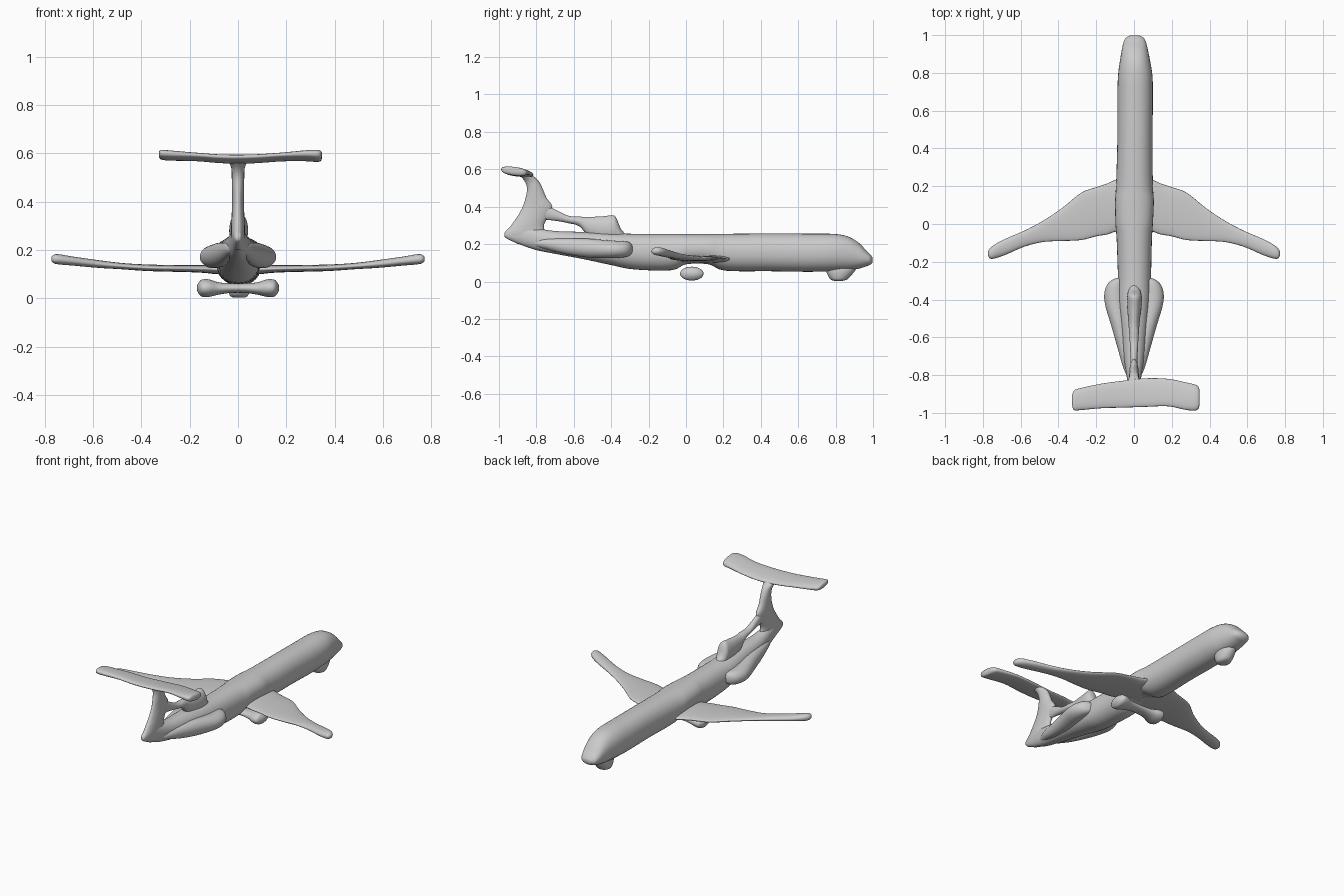
import bpy, bmesh, math

AXES = {'x': (0, 1, 2), 'y': (1, 0, 2), 'z': (2, 0, 1)}


def catmull(p0, p1, p2, p3, t):
    return [0.5 * (2 * b + (c - a) * t + (2 * a - 5 * b + 4 * c - d) * t * t
                   + (3 * b - a - 3 * c + d) * t ** 3)
            for a, b, c, d in zip(p0, p1, p2, p3)]


def loft(name, axis, stations, power=2.0, shear=0.0, sides=32, steps=4):
    """Smooth skin over stations (position, low a, high a, low b, high b)."""
    s = [stations[0]] + stations + [stations[-1]]
    rows = [catmull(*s[i:i + 4], j / steps)
            for i in range(len(stations) - 1) for j in range(steps)]
    rows.append(stations[-1])
    main, ia, ib = AXES[axis]
    bm = bmesh.new()
    rings = []
    for pos, a0, a1, b0, b1 in rows:
        ring = []
        for k in range(sides):
            t = 2 * math.pi * k / sides
            c, d = math.cos(t), math.sin(t)
            da = math.copysign(abs(c) ** (2 / power), c) * (a1 - a0) / 2
            db = math.copysign(abs(d) ** (2 / power), d) * (b1 - b0) / 2
            co = [0, 0, 0]
            co[main], co[ia], co[ib] = pos, (a0 + a1) / 2 + da, (b0 + b1) / 2 + db + shear * da
            ring.append(bm.verts.new(co))
        rings.append(ring)
    for r, q in zip(rings, rings[1:]):
        for k in range(sides):
            n = (k + 1) % sides
            bm.faces.new((r[k], r[n], q[n], q[k]))
    bm.faces.new(rings[0])
    bm.faces.new(rings[-1])
    bmesh.ops.recalc_face_normals(bm, faces=bm.faces)
    mesh = bpy.data.meshes.new(name)
    bm.to_mesh(mesh)
    bm.free()
    mesh.shade_smooth()
    obj = bpy.data.objects.new(name, mesh)
    bpy.context.collection.objects.link(obj)
    return obj


def mirrored(stations, side):
    """Flip stations of an x loft to the other side."""
    return [(side * s[0], *s[1:]) for s in stations]


# Fuselage, with the shallow wheel bay under the wing
loft('fuselage', 'y', [
    (-0.97, -0.01, 0.01, 0.24, 0.26), (-0.95, -0.018, 0.018, 0.225, 0.28),
    (-0.88, -0.028, 0.028, 0.195, 0.30), (-0.80, -0.04, 0.04, 0.168, 0.285),
    (-0.70, -0.055, 0.055, 0.148, 0.27), (-0.55, -0.07, 0.07, 0.12, 0.265),
    (-0.40, -0.085, 0.085, 0.088, 0.26), (-0.28, -0.085, 0.09, 0.065, 0.255),
    (-0.08, -0.092, 0.095, 0.06, 0.255), (0.0, -0.098, 0.1, 0.092, 0.255),
    (0.12, -0.1, 0.105, 0.092, 0.255), (0.21, -0.095, 0.1, 0.058, 0.255),
    (0.45, -0.088, 0.098, 0.055, 0.257), (0.65, -0.088, 0.1, 0.052, 0.256),
    (0.78, -0.085, 0.098, 0.055, 0.255), (0.86, -0.075, 0.086, 0.06, 0.243),
    (0.92, -0.065, 0.074, 0.068, 0.21), (0.96, -0.056, 0.064, 0.08, 0.17),
    (0.985, -0.044, 0.052, 0.09, 0.145), (0.998, -0.02, 0.028, 0.102, 0.128)], power=2.2)

# Swept wings with slight dihedral
wing = [(0.0, -0.05, 0.24, 0.095, 0.14), (0.09, -0.04, 0.235, 0.10, 0.14),
        (0.14, -0.055, 0.215, 0.105, 0.138), (0.2, -0.065, 0.195, 0.108, 0.138),
        (0.28, -0.085, 0.165, 0.11, 0.138), (0.38, -0.09, 0.085, 0.113, 0.14),
        (0.48, -0.095, 0.018, 0.12, 0.146), (0.58, -0.12, -0.035, 0.126, 0.158),
        (0.68, -0.163, -0.078, 0.135, 0.172), (0.74, -0.183, -0.11, 0.14, 0.182),
        (0.763, -0.182, -0.13, 0.145, 0.18), (0.773, -0.168, -0.146, 0.155, 0.17)]
for side, label in ((-1, 'left'), (1, 'right')):
    loft(label + '_wing', 'x', mirrored(wing, side), power=2.2)

    # Side engine nacelle blending into the tail
    pod = [(-0.82, 0.005, 0.03, 0.19, 0.22), (-0.76, 0.0, 0.057, 0.175, 0.23),
           (-0.66, 0.02, 0.086, 0.15, 0.23), (-0.54, 0.03, 0.12, 0.13, 0.23),
           (-0.44, 0.04, 0.15, 0.125, 0.222), (-0.38, 0.045, 0.158, 0.125, 0.218),
           (-0.33, 0.05, 0.147, 0.13, 0.215), (-0.30, 0.055, 0.122, 0.14, 0.208),
           (-0.285, 0.06, 0.09, 0.155, 0.19)]
    loft(label + '_nacelle', 'y', [
        (p[0], *sorted((side * p[1], side * p[2])), p[3], p[4]) for p in pod])

# Upper engine intake and its spine reaching back to the fin
loft('upper_engine', 'y', [
    (-0.84, -0.015, 0.015, 0.33, 0.38), (-0.76, -0.017, 0.017, 0.33, 0.41),
    (-0.70, -0.019, 0.019, 0.325, 0.385), (-0.63, -0.022, 0.022, 0.312, 0.352),
    (-0.57, -0.026, 0.026, 0.295, 0.347), (-0.52, -0.03, 0.03, 0.24, 0.345),
    (-0.44, -0.036, 0.04, 0.21, 0.349), (-0.39, -0.036, 0.042, 0.21, 0.354),
    (-0.37, -0.034, 0.038, 0.21, 0.335), (-0.35, -0.028, 0.032, 0.21, 0.285),
    (-0.325, -0.02, 0.02, 0.21, 0.255)])

# Vertical fin
loft('fin', 'z', [
    (0.20, -0.02, 0.02, -0.90, -0.76), (0.25, -0.028, 0.028, -0.968, -0.75),
    (0.30, -0.028, 0.028, -0.935, -0.76), (0.35, -0.026, 0.026, -0.90, -0.735),
    (0.40, -0.025, 0.025, -0.873, -0.715), (0.45, -0.025, 0.025, -0.857, -0.747),
    (0.50, -0.026, 0.026, -0.85, -0.768), (0.54, -0.028, 0.028, -0.865, -0.79),
    (0.575, -0.045, 0.045, -0.90, -0.83)])

# Horizontal stabiliser across the top of the fin
loft('stabiliser', 'x', [
    (-0.328, -0.955, -0.91, 0.587, 0.605), (-0.318, -0.985, -0.882, 0.576, 0.613),
    (-0.28, -0.985, -0.868, 0.572, 0.61), (-0.17, -0.975, -0.845, 0.57, 0.6),
    (-0.06, -0.972, -0.83, 0.562, 0.592), (0.06, -0.968, -0.817, 0.562, 0.592),
    (0.18, -0.965, -0.82, 0.57, 0.6), (0.28, -0.985, -0.84, 0.57, 0.61),
    (0.335, -0.985, -0.855, 0.567, 0.612), (0.348, -0.955, -0.885, 0.58, 0.6)],
    power=2.4, shear=-0.12)

# Main gear: wheel pairs joined by an axle
half = [(0.03, 0.0, 0.075, 0.022, 0.062), (0.08, -0.01, 0.08, 0.015, 0.066),
        (0.12, -0.03, 0.092, 0.006, 0.078), (0.15, -0.028, 0.092, 0.007, 0.077),
        (0.165, 0.0, 0.07, 0.022, 0.062), (0.17, 0.02, 0.05, 0.035, 0.05)]
loft('main_gear', 'x', mirrored(half, -1)[::-1] + half)

# Nose gear
loft('nose_gear', 'z', [
    (0.003, -0.02, 0.028, 0.795, 0.835), (0.012, -0.034, 0.042, 0.772, 0.862),
    (0.04, -0.042, 0.05, 0.755, 0.89), (0.07, -0.042, 0.05, 0.745, 0.91),
    (0.11, -0.03, 0.04, 0.74, 0.92)])
